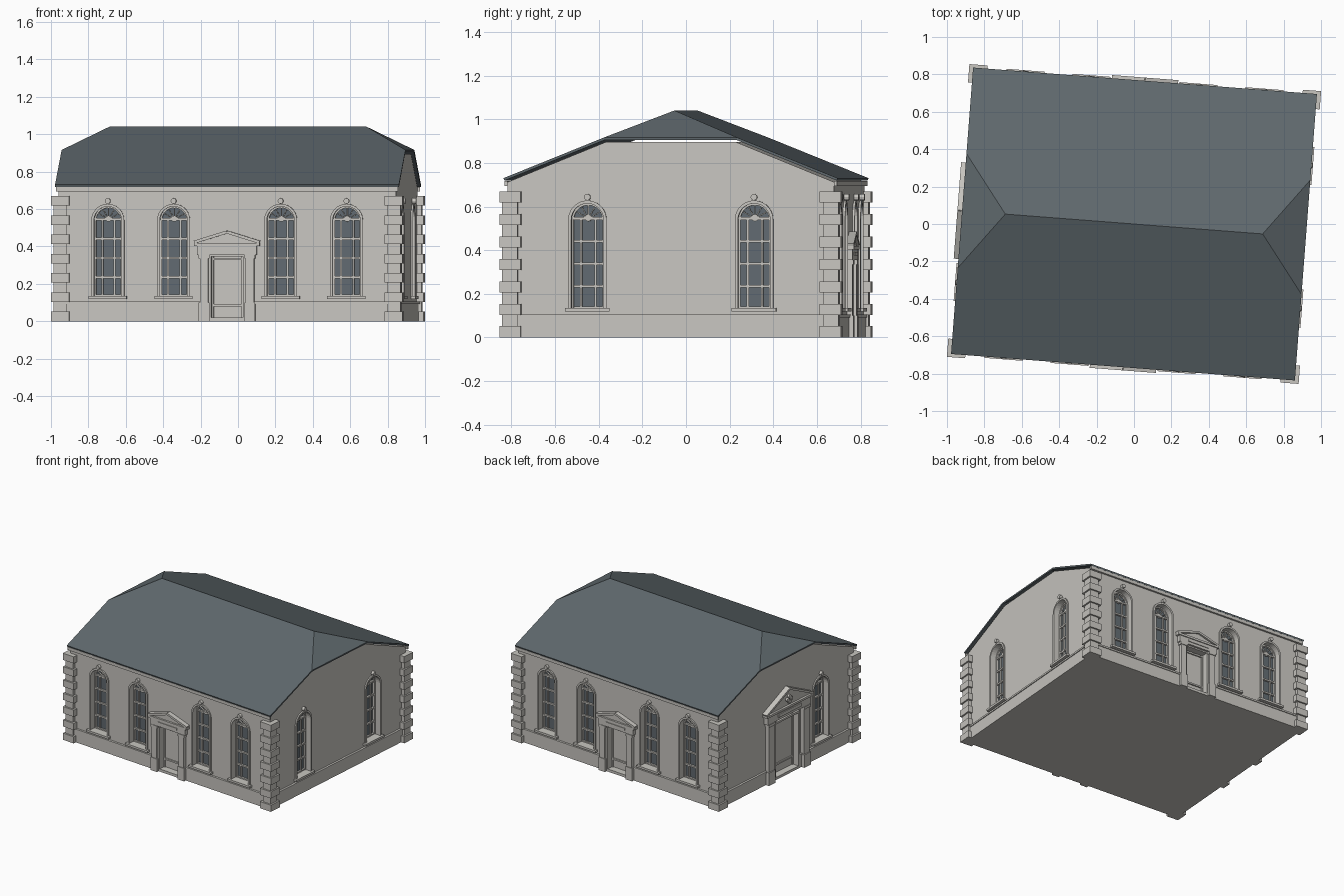
import bpy, bmesh
from math import sin, cos, pi, radians
from mathutils import Matrix, Vector

cube = bpy.data.objects.get("Cube")
if cube:
    bpy.data.objects.remove(cube, do_unlink=True)

TILT = Matrix.Rotation(radians(-4.4), 4, 'Z')
HX, HY = 0.905, 0.75          # wall half sizes
parts = {}


def material(name, rgb):
    m = bpy.data.materials.new(name)
    m.use_nodes = True
    m.diffuse_color = (*rgb, 1)
    m.node_tree.nodes["Principled BSDF"].inputs["Base Color"].default_value = (*rgb, 1)
    return m


STONE = material("pale stone", (0.58, 0.565, 0.53))
SLATE = material("blue grey slate", (0.115, 0.14, 0.153))
GLASS = material("window glass", (0.12, 0.145, 0.165))


def facade(angle, dist):
    return TILT @ Matrix.Rotation(radians(angle), 4, 'Z') @ Matrix.Translation((0, -dist, 0))


FRONT, RIGHT = facade(0, HY), facade(90, HX)
BACK, LEFT = facade(180, HY), facade(270, HX)


def prism(part, M, pts, d0, d1):
    """Extrude an outline drawn on a wall from depth d0 out to d1."""
    bm = parts.setdefault(part, bmesh.new())
    a = [bm.verts.new(M @ Vector((u, -d0, z))) for u, z in pts]
    b = [bm.verts.new(M @ Vector((u, -d1, z))) for u, z in pts]
    bm.faces.new(a)
    bm.faces.new(b[::-1])
    for i in range(len(pts)):
        j = (i + 1) % len(pts)
        bm.faces.new((a[i], b[i], b[j], a[j]))


def box(part, M, u0, u1, z0, z1, d0, d1):
    prism(part, M, [(u0, z0), (u1, z0), (u1, z1), (u0, z1)], d0, d1)


def bar(part, M, p, q, w, d0, d1):
    p, q = Vector(p), Vector(q)
    t = (q - p).normalized() * w / 2
    n = Vector((-t.y, t.x))
    prism(part, M, [p - n, q - n, q + n, p + n], d0, d1)


def disc(part, M, u, z, r, d0, d1, n=12):
    prism(part, M, [(u + r * cos(2 * pi * i / n), z + r * sin(2 * pi * i / n))
                    for i in range(n)], d0, d1)


def arch(u, r, z0=0.13, spring=0.54, n=14):
    arc = [(u + r * cos(pi * i / n), spring + r * sin(pi * i / n)) for i in range(n + 1)]
    return [(u + r, z0)] + arc + [(u - r, z0)]


def window(M, u):
    prism("cutter", M, arch(u, 0.075), -0.06, 0.05)
    prism("window_glass", M, arch(u, 0.076), -0.065, -0.052)
    prism("window_surrounds", M, arch(u, 0.088) + arch(u, 0.074)[::-1], -0.004, 0.01)
    prism("window_frames", M, arch(u, 0.076) + arch(u, 0.066)[::-1], -0.055, -0.036)
    for z in (0.137, 0.235, 0.338, 0.441, 0.545):
        box("window_frames", M, u - 0.07, u + 0.07, z - 0.006, z + 0.006, -0.055, -0.038)
    for s in (-0.033, 0.033):
        box("window_frames", M, u + s - 0.005, u + s + 0.005, 0.13, 0.545, -0.055, -0.04)
    # fanlight spokes and hub
    for k in range(1, 6):
        a = pi * k / 6
        bar("window_frames", M, (u, 0.545), (u + 0.07 * cos(a), 0.545 + 0.07 * sin(a)),
            0.005, -0.055, -0.042)
    disc("window_frames", M, u, 0.548, 0.016, -0.055, -0.04)
    box("window_sills", M, u - 0.102, u + 0.102, 0.118, 0.134, -0.06, 0.025)
    disc("keystones", M, u, 0.643, 0.015, 0, 0.022)


def portal(M, half, open_w, open_h, pil_out, pil_w, cap, base, apex, depth):
    """Recessed door with pilasters, entablature and pediment."""
    box("cutter", M, -open_w, open_w, 0.02, open_h, -0.05, 0.08)
    o, i = open_w + 0.015, open_w
    prism("door_architraves", M, [(-o, 0), (-o, open_h + 0.015), (o, open_h + 0.015), (o, 0),
                                  (i, 0), (i, open_h), (-i, open_h), (-i, 0)], -0.004, 0.012)
    box("door_steps", M, -i, i, 0, 0.02, -0.04, 0.012)
    # door slab with stiles and rails
    box("doors", M, -i, i, 0.02, open_h, -0.055, -0.042)
    for z in (0.085, open_h - 0.012):
        box("doors", M, -i, i, z - 0.006, z + 0.006, -0.045, -0.032)
    for s in (-1, 1):
        box("doors", M, s * i - 0.01, s * i + 0.01, 0.02, open_h, -0.045, -0.034)
        # pilasters with base and capital
        c = s * (pil_out - pil_w / 2)
        for w, z0, z1, d in ((pil_w, 0, cap, 0.75), (pil_w + 0.012, 0, 0.1, 0.9),
                             (pil_w + 0.012, cap - 0.02, cap, 0.9)):
            box("door_pilasters", M, c - w / 2, c + w / 2, z0, z1, 0, depth * d)
        # raking mouldings
        bar("pediments", M, (s * half, base + 0.008), (0, apex - 0.008), 0.016, 0, depth)
    box("pediments", M, -half + 0.015, half - 0.015, cap, base, 0, depth * 0.8)
    box("pediments", M, -half, half, base - 0.012, base + 0.004, 0, depth)
    box("pediments", M, -open_w, open_w, cap + 0.02, base - 0.024, 0, depth * 0.95)
    prism("pediments", M, [(-half, base), (half, base), (0, apex)], 0, depth * 0.6)


# walls with gables, cut open for windows and doors
prism("walls", RIGHT, [(-HY, 0), (HY, 0), (HY, 0.712), (0.30, 0.895), (-0.30, 0.895), (-HY, 0.712)],
      -2 * HX, 0)

for M in (FRONT, BACK):
    for u in (-0.64, -0.287, 0.287, 0.64):
        window(M, u)
    portal(M, 0.175, 0.085, 0.345, 0.145, 0.045, 0.355, 0.415, 0.485, 0.035)
    box("cornices", M, -HX - 0.012, HX + 0.012, 0.695, 0.718, 0, 0.014)
for u in (-0.383, 0.383):
    window(RIGHT, u)
window(LEFT, 0.383)

# main entrance with four-lobed ornament
portal(LEFT, 0.255, 0.125, 0.43, 0.225, 0.06, 0.47, 0.54, 0.68, 0.042)
for k in range(4):
    disc("entrance_ornament", LEFT, 0.02 * cos(k * pi / 2), 0.59 + 0.02 * sin(k * pi / 2),
         0.014, 0, 0.04)

# plinth, broken at the doors
for M, half, gap in ((FRONT, HX, 0.1), (BACK, HX, 0.1), (RIGHT, HY, 0), (LEFT, HY, 0.14)):
    for s in (-1, 1):
        u0, u1 = sorted((s * gap, s * (half + 0.01)))
        box("plinth", M, u0, u1, 0, 0.092, 0, 0.01)
        box("plinth", M, u0, u1, 0.092, 0.105, 0, 0.016)

# corner quoins, alternating large and small
STEP = 0.0515
for sx in (-1, 1):
    for sy in (-1, 1):
        for k in range(13):
            inset, size = (0, 0.098) if k % 2 == 0 else (0.012, 0.07)
            ox, oy = 0.943 - inset, 0.785 - inset
            u0, u1 = sorted((sx * ox, sx * (ox - size)))
            d0, d1 = sorted((-sy * oy, -sy * (oy - size)))
            box("quoins", TILT, u0, u1, k * STEP, (k + 1) * STEP, d0, d1)

# roof: pitched shell with clipped ends
bm = parts["roof"] = bmesh.new()


def rv(x, y, z):
    return bm.verts.new(TILT @ Vector((x, y, z)))


ridge = {s: rv(0.69 * s, 0, 1.04) for s in (-1, 1)}
clip = {(s, t): rv(0.922 * s, 0.307 * t, 0.916) for s in (-1, 1) for t in (-1, 1)}
eave = {(s, t): rv(0.922 * s, 0.768 * t, 0.73) for s in (-1, 1) for t in (-1, 1)}
for t in (-1, 1):
    loop = [eave[-1, t], eave[1, t], clip[1, t], ridge[1], ridge[-1], clip[-1, t]]
    bm.faces.new(loop if t < 0 else loop[::-1])
for s in (-1, 1):
    loop = [clip[s, -1], clip[s, 1], ridge[s]]
    bm.faces.new(loop if s > 0 else loop[::-1])

# turn the collected parts into objects
objs = {}
for name, bm in parts.items():
    if name != "roof":
        bmesh.ops.recalc_face_normals(bm, faces=bm.faces)
    me = bpy.data.meshes.new(name)
    bm.to_mesh(me)
    bm.free()
    me.materials.append({"roof": SLATE, "window_glass": GLASS}.get(name, STONE))
    objs[name] = bpy.data.objects.new(name, me)
    bpy.context.scene.collection.objects.link(objs[name])

shell = objs["roof"].modifiers.new("thickness", 'SOLIDIFY')
shell.thickness, shell.offset = 0.012, -1

cut = objs["walls"].modifiers.new("openings", 'BOOLEAN')
cut.operation, cut.solver, cut.object = 'DIFFERENCE', 'EXACT', objs["cutter"]
deps = bpy.context.evaluated_depsgraph_get()
carved = bpy.data.meshes.new_from_object(objs["walls"].evaluated_get(deps))
objs["walls"].modifiers.clear()
objs["walls"].data = carved
bpy.data.objects.remove(objs["cutter"], do_unlink=True)
